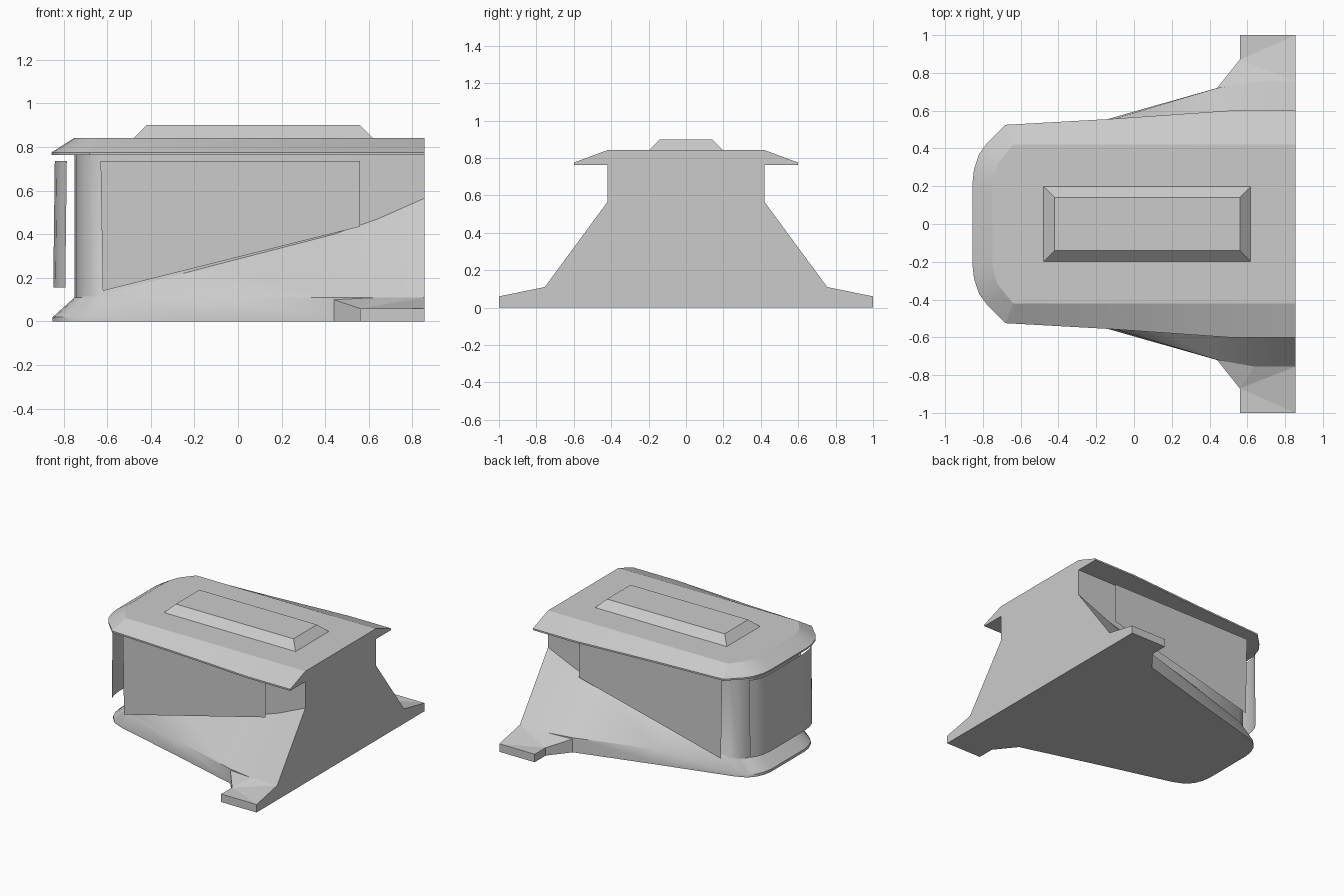
import bpy, bmesh

if "Cube" in bpy.data.objects:
    bpy.data.objects.remove(bpy.data.objects["Cube"])


def make(name, verts, faces, smooth=None, solid=True):
    bm = bmesh.new()
    vs = [bm.verts.new(v) for v in verts]
    for f in faces:
        bm.faces.new([vs[i] for i in f])
    if solid:
        bmesh.ops.remove_doubles(bm, verts=bm.verts, dist=0.0005)
        bmesh.ops.recalc_face_normals(bm, faces=bm.faces)
    me = bpy.data.meshes.new(name)
    bm.to_mesh(me)
    bm.free()
    ob = bpy.data.objects.new(name, me)
    bpy.context.collection.objects.link(ob)
    if smooth:
        bpy.ops.object.select_all(action='DESELECT')
        ob.select_set(True)
        bpy.context.view_layer.objects.active = ob
        bpy.ops.object.shade_smooth_by_angle(angle=smooth)
    return ob


def loft(name, rings, smooth=None):
    """Closed solid through stacked rings with equal point counts."""
    n = len(rings[0])
    verts = [p for r in rings for p in r]
    faces = []
    for k in range(len(rings) - 1):
        for i in range(n):
            j = (i + 1) % n
            if i == n - 1:
                continue
            faces.append((k*n + i, k*n + j, k*n + n + j, k*n + n + i))
    m = (len(rings) - 1) * n
    faces.append(tuple(range(n))[::-1])
    faces.append(tuple(range(m, m + n)))
    # flat rear wall
    faces.append([k*n for k in range(len(rings))] +
                 [k*n + n - 1 for k in reversed(range(len(rings)))])
    return make(name, verts, faces, smooth)


def full(half):
    """Mirror a front-to-back half outline across y = 0."""
    return [(x, -y, z) for x, y, z in reversed(half)] + list(half)


# Cabin body: per station base x, y / skirt top x, y / wall x, y, crease height
stations = [
    (-.85, .20, -.75, .19, -.75, .19, .12),
    (-.84, .26, -.742, .25, -.742, .25, .12),
    (-.815, .32, -.72, .31, -.72, .31, .12),
    (-.77, .37, -.69, .355, -.69, .355, .12),
    (-.69, .405, -.63, .39, -.63, .385, .12),
    (-.14, .555, -.14, .545, -.14, .41, .25),
    (.44, .72, .44, .72, .44, .42, .40),
    (.64, .755, .64, .755, .64, .42, .47),
    (.855, .755, .855, .755, .855, .42, .565),
]
loft("cabin_body", [
    full([(s[0], s[1], 0) for s in stations]),
    full([(s[0], s[1], .02) for s in stations]),
    full([(s[2], s[3], .11) for s in stations]),
    full([(s[4], s[5], s[6]) for s in stations]),
    full([(s[4], s[5], .775) for s in stations]),
], smooth=0.6)

# Roof with sloped edges
rim = [(-.855, .22), (-.847, .29), (-.82, .37), (-.78, .425), (-.68, .525),
       (-.14, .555), (.5, .6), (.855, .6)]
flat = [(-.75, .20), (-.742, .26), (-.72, .32), (-.69, .36), (-.64, .42),
        (-.14, .42), (.5, .42), (.855, .42)]
loft("roof", [full([(x, y, z) for x, y in o])
              for o, z in ((rim, .763), (rim, .775), (flat, .842))], smooth=0.3)


# Raised roof hatch
def rect(x0, x1, y, z):
    return [(x1, -y, z), (x0, -y, z), (x0, y, z), (x1, y, z)]


loft("roof_hatch", [rect(-.48, .62, .2, .84), rect(-.42, .56, .14, .9)])

# Rear feet and side window panels, mirrored
foot = [(.44, .72, .10), (.56, .87, .06), (.56, 1, .06), (.855, 1, .06),
        (.855, .755, .11), (.64, .755, .11)]
window = [(-.63, .735), (.56, .735), (.56, .435), (-.62, .14)]
for side, s in (("left", 1), ("right", -1)):
    top = [(x, s*y, z) for x, y, z in foot]
    low = [(x, y, 0) for x, y, z in top]
    n = len(foot)
    tops = [(0, 1, 5), (1, 2, 3), (1, 3, 4), (1, 4, 5)]
    sides = [(i, (i+1) % n, n + (i+1) % n, n + i) for i in range(n)]
    make(side + "_foot", top + low, tops + sides + [tuple(range(n, 2*n))])
    order = (0, 1, 2, 3) if s > 0 else (3, 2, 1, 0)
    make(side + "_window", [(x, s*.47, z) for x, z in window], [order], solid=False)

# Curved front window panel
arc = [(-.785, .37), (-.812, .33), (-.83, .28), (-.84, .2)]
arc = [(x, -y) for x, y in arc] + arc[::-1]
n = len(arc)
make("front_window",
     [(x - .007, y, .155) for x, y in arc] + [(x, y, .735) for x, y in arc],
     [(i, n + i, n + i + 1, i + 1) for i in range(n - 1)], smooth=0.6, solid=False)
